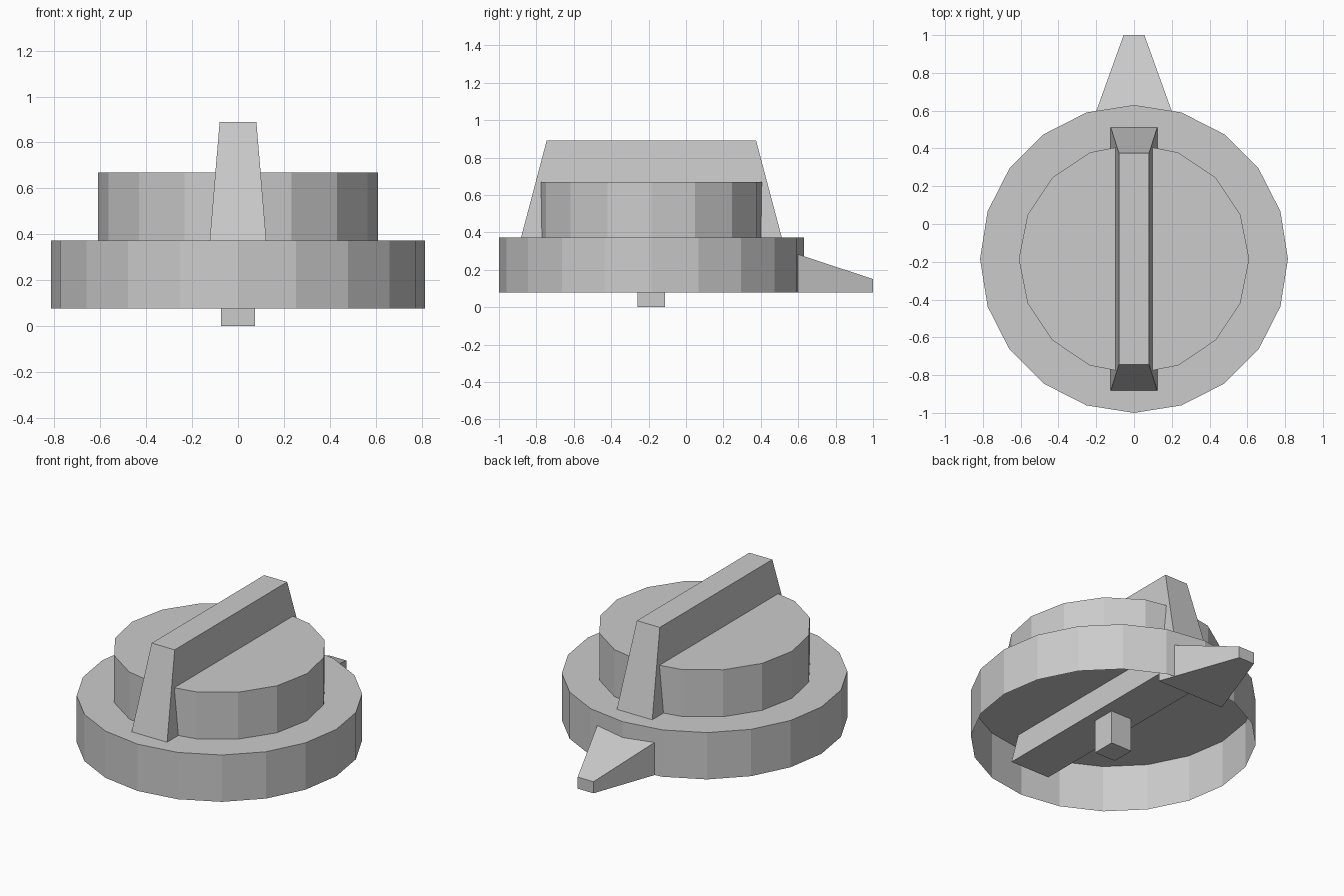
import bpy
import bmesh
from math import cos, sin, pi

if "Cube" in bpy.data.objects:
    bpy.data.objects.remove(bpy.data.objects["Cube"], do_unlink=True)

CY = -0.185  # turning axis of the dial

grey = bpy.data.materials.new("light_grey")
grey.use_nodes = True
colour = (0.6, 0.6, 0.6, 1)
grey.diffuse_color = colour
grey.node_tree.nodes["Principled BSDF"].inputs["Base Color"].default_value = colour


def loft(name, lower, upper, open_bottom=False):
    """Join two matching outlines into a flat-faced solid or open shell."""
    bm = bmesh.new()
    low = [bm.verts.new(p) for p in lower]
    top = [bm.verts.new(p) for p in upper]
    n = len(low)
    for i in range(n):
        j = (i + 1) % n
        bm.faces.new((low[i], low[j], top[j], top[i]))
    bm.faces.new(top)
    if not open_bottom:
        bm.faces.new(low[::-1])
    mesh = bpy.data.meshes.new(name)
    bm.to_mesh(mesh)
    bm.free()
    mesh.materials.append(grey)
    obj = bpy.data.objects.new(name, mesh)
    bpy.context.collection.objects.link(obj)
    return obj


def ring(radius, sides, z):
    return [(radius * cos(2 * pi * i / sides), CY + radius * sin(2 * pi * i / sides), z)
            for i in range(sides)]


def rect(half_x, y0, y1, z):
    return [(-half_x, y0, z), (half_x, y0, z), (half_x, y1, z), (-half_x, y1, z)]


# Wide skirt, hollow underneath
loft("base_skirt", ring(0.815, 20, 0.077), ring(0.815, 20, 0.372), open_bottom=True)

# Raised inner drum
loft("upper_drum", ring(0.61, 16, 0.372), ring(0.61, 16, 0.668), open_bottom=True)

# Tapered grip bar, running down through the skirt's top
loft("grip_bar", rect(0.137, CY - 0.74, CY + 0.74, 0.21),
     rect(0.08, CY - 0.56, CY + 0.56, 0.89))

# Square shaft below the grip
loft("shaft", rect(0.073, CY - 0.073, CY + 0.073, 0), rect(0.073, CY - 0.073, CY + 0.073, 0.21))

# Wedge pointer at the back, sloping down to its tip
pointer_low = rect(0.235, 0.5, 1.0, 0.077)
pointer_low[2:] = [(0.055, 1.0, 0.077), (-0.055, 1.0, 0.077)]
pointer_top = [(x, y, 0.315 if y < 0.9 else 0.15) for x, y, z in pointer_low]
loft("pointer", pointer_low, pointer_top)
